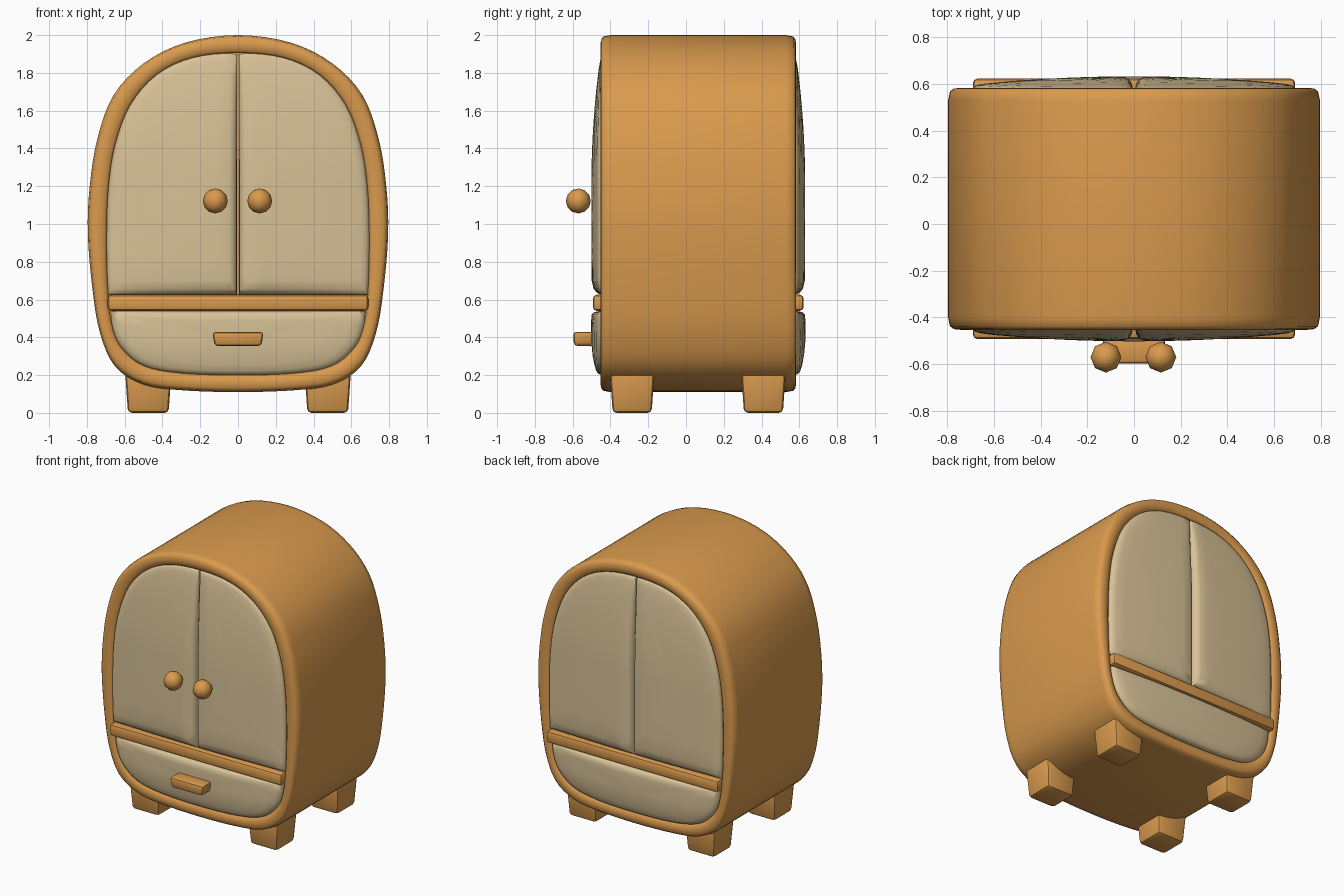
import bpy, bmesh, math
from mathutils import Vector

if "Cube" in bpy.data.objects:
    bpy.data.objects.remove(bpy.data.objects["Cube"], do_unlink=True)

MID_Y, HALF_DEPTH = 0.065, 0.515


def material(name, colour):
    m = bpy.data.materials.new(name)
    m.use_nodes = True
    m.diffuse_color = colour
    m.node_tree.nodes["Principled BSDF"].inputs["Base Color"].default_value = colour
    return m


wood = material("honey wood", (0.70, 0.325, 0.075, 1))
cream = material("cream panel", (0.69, 0.54, 0.31, 1))


def finish(name, bm, mat, angle=40):
    bmesh.ops.recalc_face_normals(bm, faces=bm.faces)
    mesh = bpy.data.meshes.new(name)
    bm.to_mesh(mesh)
    bm.free()
    mesh.materials.append(mat)
    ob = bpy.data.objects.new(name, mesh)
    bpy.context.collection.objects.link(ob)
    bpy.ops.object.select_all(action="DESELECT")
    ob.select_set(True)
    bpy.context.view_layer.objects.active = ob
    bpy.ops.object.shade_smooth_by_angle(angle=math.radians(angle))
    return ob


def smooth_half(points, steps=4):
    """Rounded curve through half an outline, from bottom centre to top centre."""
    p = [Vector(q) for q in points]
    p = [Vector((-p[1].x, p[1].y))] + p + [Vector((-p[-2].x, p[-2].y))]
    out = []
    for a, b, c, d in zip(p, p[1:], p[2:], p[3:]):
        for i in range(steps):
            t = i / steps
            out.append(0.5 * (2 * b + (c - a) * t + (2 * a - 5 * b + 4 * c - d) * t**2
                              + (3 * b - a - 3 * c + d) * t**3))
    return out + [p[-2]]


def full_loop(half):
    return half + [Vector((-q.x, q.y)) for q in half[-2:0:-1]]


def place(q, side, d):
    """Point on the front (-1) or back (1), d outwards from the frame face."""
    return Vector((q.x, MID_Y + side * (HALF_DEPTH + d), q.y))


def bridge(bm, a, b):
    n = len(a)
    for i in range(n):
        bm.faces.new((a[i], a[(i + 1) % n], b[(i + 1) % n], b[i]))


outer_half = smooth_half([(0, .11), (.3, .12), (.5, .15), (.65, .245), (.73, .42), (.77, .65),
                          (.795, .95), (.785, 1.2), (.745, 1.45), (.66, 1.68), (.5, 1.85),
                          (.28, 1.96), (0, 2)])
inner_half = smooth_half([(0, .2), (.3, .21), (.5, .25), (.62, .35), (.67, .48), (.69, .68),
                          (.695, .95), (.685, 1.2), (.65, 1.42), (.57, 1.63), (.43, 1.79),
                          (.24, 1.88), (0, 1.905)])
outer, inner = full_loop(outer_half), full_loop(inner_half)

# Body: rounded shell with a recessed opening at each end
bm = bmesh.new()
rings = []
profile = [(1, -.06), (1, -.015), (.88, -.002), (.55, .003), (.25, 0), (.08, -.012), (0, -.05)]
for side, steps in ((-1, profile), (1, profile[::-1])):
    for f, d in steps:
        rings.append([bm.verts.new(place(a.lerp(b, f), side, d)) for a, b in zip(outer, inner)])
for a, b in zip(rings, rings[1:]):
    bridge(bm, a, b)
bm.faces.new(rings[0])
bm.faces.new(rings[-1])
finish("cabinet_body", bm, wood, 50)


def bulge(q):
    b = .052 - .075 * q.x**2 - .1 * max(0, q.y - 1.2)**2 - .8 * max(0, .4 - q.y)**2
    return max(b, .006)


def cushion(name, outline, side):
    """Padded panel: shrinking rings that swell outwards."""
    pts = []
    for a, b in zip(outline, outline[1:] + outline[:1]):
        n = max(1, math.ceil((b - a).length / .09))
        pts += [a.lerp(b, i / n) for i in range(n)]
    centre = Vector((sum(q.x for q in pts), sum(q.y for q in pts))) / len(pts)
    bm = bmesh.new()
    last = None
    for scale, swell in ((1, None), (1, .1), (.985, .5), (.95, .8), (.88, .96), (.7, 1), (.4, 1)):
        ring = []
        for q in pts:
            s = centre.lerp(q, scale)
            d = -.055 if swell is None else swell * bulge(s) - .012 * (1 - swell)
            ring.append(bm.verts.new(place(s, side, d)))
        if last:
            bridge(bm, last, ring)
        last = ring
    tip = bm.verts.new(place(centre, side, bulge(centre)))
    for a, b in zip(last, last[1:] + last[:1]):
        bm.faces.new((a, b, tip))
    finish(name, bm, cream, 60)


def box(name, centre, size, bevel, taper=1.0, segments=2):
    """Bevelled box whose lower end is scaled by taper."""
    bm = bmesh.new()
    bmesh.ops.create_cube(bm, size=1)
    for v in bm.verts:
        k = taper if v.co.z < 0 else 1
        v.co = Vector((v.co.x * size[0] * k, v.co.y * size[1] * k, v.co.z * size[2])) + Vector(centre)
    bmesh.ops.bevel(bm, geom=bm.edges[:], offset=bevel, segments=segments, affect="EDGES", profile=.5)
    return finish(name, bm, wood)


# Doors, drawer and rail on both ends
door = [Vector((.004, .625)), Vector((.688, .625))]
door += [q for q in inner_half if q.y > .65 and q.x > .02] + [Vector((.004, 1.9))]
low = [q for q in inner_half if q.y < .52]
drawer = full_loop(low + [Vector((.675, .54)), Vector((0, .54))])
for side, label in ((-1, "front"), (1, "back")):
    cushion(label + "_left_door", door, side)
    cushion(label + "_right_door", [Vector((-q.x, q.y)) for q in door], side)
    cushion(label + "_drawer", drawer, side)
    box(label + "_rail", (0, MID_Y + side * (HALF_DEPTH - .005), .583), (1.38, .095, .085), .02)

# Door knobs
for x, label in ((-.12, "right"), (.115, "left")):
    bm = bmesh.new()
    bmesh.ops.create_uvsphere(bm, u_segments=8, v_segments=6, radius=.066)
    bmesh.ops.translate(bm, verts=bm.verts, vec=(x, -.57, 1.122))
    finish(label + "_knob", bm, wood, 50)

# Drawer handle
box("drawer_handle", (0, -.54, .392), (.27, .115, .075), .018, .92)

# Feet
for x, side in ((.475, "left"), (-.475, "right")):
    for y, end in ((-.285, "front"), (.41, "back")):
        box(f"{end}_{side}_foot", (x, y, .125), (.25, .24, .25), .022, .86)
